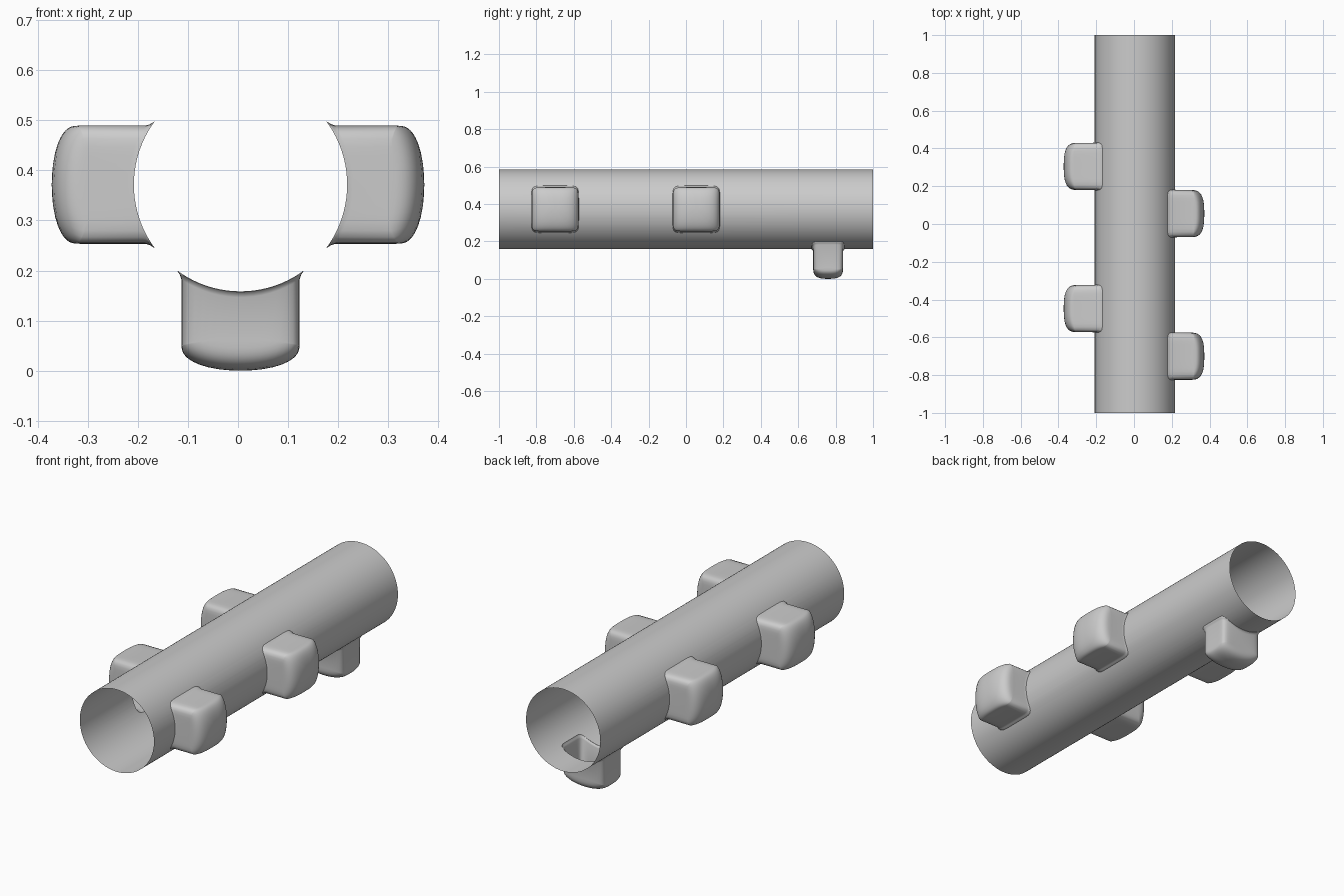
import bpy, bmesh, math
from mathutils import Vector

if "Cube" in bpy.data.objects:
    bpy.data.objects.remove(bpy.data.objects["Cube"])

R, CX, CZ = 0.213, 0.005, 0.3715   # pipe radius and axis position
N = 56                             # points round each pocket (multiple of 4)


def finish(bm, name):
    bmesh.ops.recalc_face_normals(bm, faces=bm.faces)
    me = bpy.data.meshes.new(name)
    bm.to_mesh(me)
    bm.free()
    ob = bpy.data.objects.new(name, me)
    bpy.context.collection.objects.link(ob)
    return ob


def outline():
    """Unit rounded square, evenly sampled."""
    pts = []
    q = N // 4
    for k in range(4):
        for i in range(q):
            u, v = 1, 2 * (i + 0.5) / q - 1
            for _ in range(k):
                u, v = -v, u
            n = (abs(u) ** 9 + abs(v) ** 9) ** (1 / 9)
            pts.append((u / n, v / n))
    return pts


def drop(t, n):
    """Rounded shoulder: 0 in the middle, 1 at the edge."""
    return 1 - max(0, 1 - abs(t) ** n) ** (1 / n)


def pocket(name, y, out, side, tip, half_y, half_s, flare_y):
    """Rounded pocket lofted along 'out', flared where it meets the pipe."""
    bm = bmesh.new()
    origin = Vector((CX, y, CZ))
    shape = outline()

    def ring(a, b, depth):
        return [bm.verts.new(origin + Vector((0, u * a, 0)) + side * v * b
                             + out * depth(u * a, v * b)) for u, v in shape]

    def dome(u, v):
        s, t = u / half_y, v / half_s
        corner = min(0.075, half_y * 0.75)
        return tip - corner * drop(s, 3) - 0.02 * t * t - 0.04 * drop(t, 4)

    rings = []
    # flare following the pipe wall: (height above wall, widening)
    for off, w in ((-0.03, 0.009), (0.001, 0.008), (0.005, 0.003), (0.012, 0)):
        rings.append(ring(half_y + w * flare_y, half_s + w,
                          lambda u, v, o=off: math.sqrt(R * R - v * v) + o))
    # domed end
    for k in (1, 0.995, 0.98, 0.955, 0.92, 0.87, 0.8, 0.7, 0.55, 0.35, 0.15):
        rings.append(ring(half_y * k, half_s * k, dome))
    for a, b in zip(rings, rings[1:]):
        for i in range(N):
            j = (i + 1) % N
            bm.faces.new((a[i], a[j], b[j], b[i]))
    for ends, d in ((rings[0], 0.14), (rings[-1], tip)):
        mid = bm.verts.new(origin + out * d)
        for i in range(N):
            bm.faces.new((ends[i], ends[(i + 1) % N], mid))
    return finish(bm, name)


# pipe as a capped solid, opened after the union
bm = bmesh.new()
bmesh.ops.create_cone(bm, cap_ends=True, segments=96, radius1=R, radius2=R, depth=2)
for v in bm.verts:
    v.co = Vector((v.co.x + CX, v.co.z, v.co.y + CZ))
pipe = finish(bm, "pipe_with_pockets")

# side pockets and the lower pocket
X, Z = Vector((1, 0, 0)), Vector((0, 0, 1))
parts = [pocket("side_pocket", y, X * s, Z, 0.372 - s * CX, 0.125, 0.118, 0.2)
         for s, ys in ((1, (-0.70, 0.055)), (-1, (0.305, -0.448))) for y in ys]
parts.append(pocket("lower_pocket", 0.76, -Z, X, CZ, 0.08, 0.118, 1))

# merge, so the pockets open into the pipe
bpy.context.view_layer.objects.active = pipe
for p in parts:
    m = pipe.modifiers.new("join", 'BOOLEAN')
    m.operation, m.solver, m.object = 'UNION', 'EXACT', p
    bpy.ops.object.modifier_apply(modifier=m.name)
    bpy.data.objects.remove(p)

# open both pipe ends
bm = bmesh.new()
bm.from_mesh(pipe.data)
bm.normal_update()
caps = [f for f in bm.faces if abs(f.calc_center_median().y) > 0.999
        and abs(f.normal.y) > 0.9]
bmesh.ops.delete(bm, geom=caps, context='FACES')
bm.to_mesh(pipe.data)
bm.free()
pipe.select_set(True)
bpy.ops.object.shade_smooth_by_angle(angle=math.radians(40))
